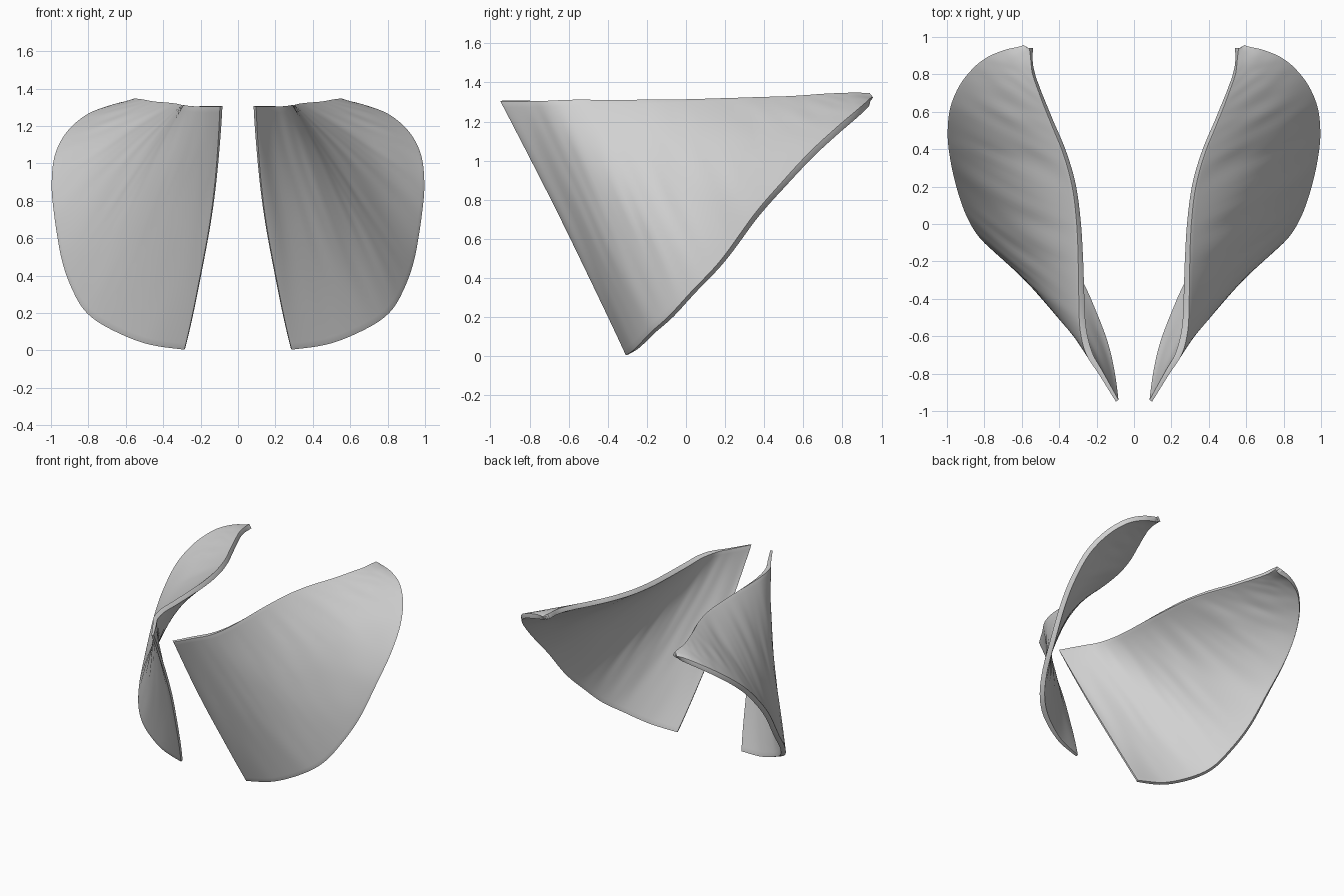
import bpy, bmesh
from mathutils import Vector, noise

cube = bpy.data.objects.get("Cube")
if cube:
    bpy.data.objects.remove(cube, do_unlink=True)

# One plain material
grey = bpy.data.materials.new("light_grey")
grey.use_nodes = True
colour = (0.64, 0.64, 0.64, 1)
grey.diffuse_color = colour
grey.node_tree.nodes["Principled BSDF"].inputs["Base Color"].default_value = colour

# Upper rim and lower rim, paired point by point from the front to the rear tip
upper_rim = [(.09, -.945, 1.305), (.175, -.8, 1.305), (.24, -.69, 1.305), (.272, -.56, 1.305),
             (.28, -.4, 1.3), (.285, -.2, 1.3), (.295, 0, 1.3), (.32, .2, 1.305),
             (.37, .38, 1.31), (.44, .55, 1.315), (.5, .7, 1.325), (.54, .82, 1.33),
             (.55, .94, 1.33)]
lower_rim = [(.285, -.3, .007), (.49, -.25, .04), (.68, -.17, .12), (.8, -.075, .205),
             (.875, .04, .33), (.93, .19, .49), (.97, .36, .72), (.985, .5, .88),
             (.97, .64, 1.03), (.91, .77, 1.15), (.81, .875, 1.24), (.69, .93, 1.29),
             (.585, .945, 1.31)]
ALONG, ACROSS = 96, 40
THICKNESS = 0.036


def spline(points, t):
    """Smooth curve through the points, t from 0 to 1."""
    p = [Vector(q) for q in points]
    last = len(p) - 1
    i = min(int(t * last), last - 1)
    f = t * last - i
    a, b, c, d = p[max(i - 1, 0)], p[i], p[i + 1], p[min(i + 2, last)]
    return b + 0.5 * f * (c - a + f * (2 * a - 5 * b + 4 * c - d + f * (3 * (b - c) + d - a)))


def shell_point(t, s):
    """Point on the shell: t runs front to rear, s from upper to lower rim."""
    top, bottom = spline(upper_rim, t), spline(lower_rim, t)
    arch = 4 * s * (1 - s)
    # hollow near the front edge, slight swell in the steep middle, flat behind
    bow = 0.03 * max(1 - abs(t - 0.42) / 0.2, 0) - 0.035 * max(1 - t / 0.3, 0)
    # shallow wrinkles that follow the lines from rim to rim
    wrinkle = 0.008 * arch * noise.noise(Vector((t * 26, s * 2, 0)))
    return top.lerp(bottom, s) + Vector((1, -.35, 0)) * (bow * arch + wrinkle)


def make_shell(name, side):
    bm = bmesh.new()
    grid = []
    for i in range(ALONG + 1):
        row = []
        for j in range(ACROSS + 1):
            p = shell_point(i / ALONG, j / ACROSS)
            row.append(bm.verts.new((side * p.x, p.y, p.z)))
        grid.append(row)
    for i in range(ALONG):
        for j in range(ACROSS):
            quad = [grid[i][j], grid[i][j + 1], grid[i + 1][j + 1], grid[i + 1][j]]
            bm.faces.new(quad if side > 0 else quad[::-1])
    mesh = bpy.data.meshes.new(name)
    bm.to_mesh(mesh)
    bm.free()
    mesh.materials.append(grey)
    obj = bpy.data.objects.new(name, mesh)
    bpy.context.collection.objects.link(obj)
    # the sheet is thin at the front edge and full further back
    group = obj.vertex_groups.new(name="fullness")
    for i in range(ALONG + 1):
        first = i * (ACROSS + 1)
        weight = min(0.45 + 3 * i / ALONG, 1)
        group.add(list(range(first, first + ACROSS + 1)), weight, "REPLACE")
    solid = obj.modifiers.new("thickness", "SOLIDIFY")
    solid.thickness = THICKNESS
    solid.offset = 0
    solid.vertex_group = group.name
    # rounded rim
    rim = obj.modifiers.new("soft_rim", "BEVEL")
    rim.width = THICKNESS / 3
    rim.segments = 3
    rim.limit_method = "ANGLE"
    rim.angle_limit = 0.9
    for poly in mesh.polygons:
        poly.use_smooth = True


make_shell("left_shell", 1)
make_shell("right_shell", -1)
